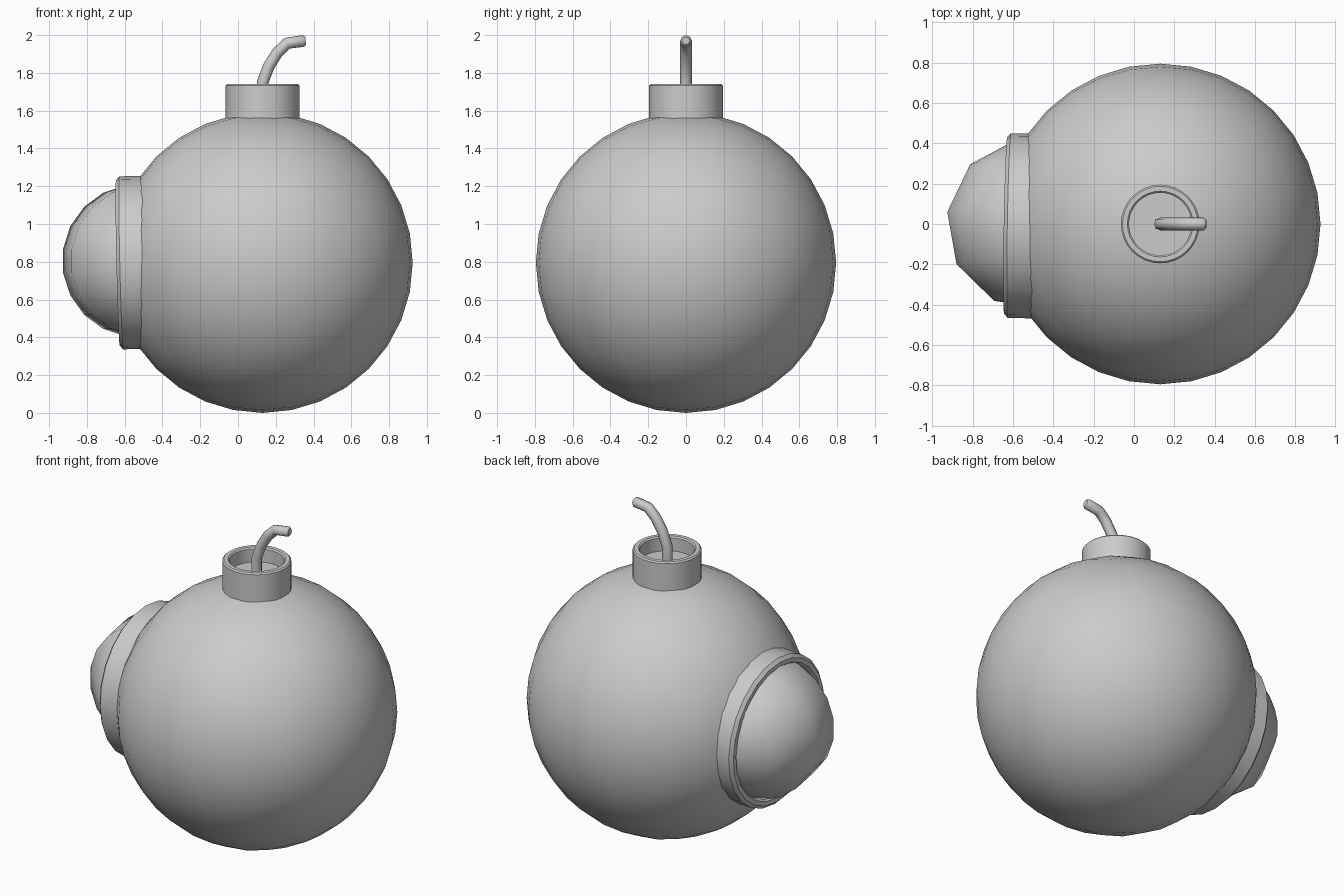
import bpy, bmesh
from math import pi, cos, sin, tan, radians
from mathutils import Matrix, Vector

if "Cube" in bpy.data.objects:
    bpy.data.objects.remove(bpy.data.objects["Cube"])

CX = 0.13          # body axis
R = 0.795          # body radius


def finish(name, bm, angle=40):
    bmesh.ops.recalc_face_normals(bm, faces=bm.faces)
    mesh = bpy.data.meshes.new(name)
    bm.to_mesh(mesh)
    bm.free()
    ob = bpy.data.objects.new(name, mesh)
    bpy.context.collection.objects.link(ob)
    smooth(ob, angle)
    return ob


def smooth(ob, angle):
    bpy.ops.object.select_all(action='DESELECT')
    ob.select_set(True)
    bpy.context.view_layer.objects.active = ob
    bpy.ops.object.shade_smooth_by_angle(angle=radians(angle))


def lathe(name, profile, sides, matrix, angle=30):
    """Turn (radius, height) points around z, then place with matrix."""
    bm = bmesh.new()
    rings = []
    for r, h in profile:
        if r == 0:
            rings.append([bm.verts.new((0, 0, h))] * sides)
        else:
            rings.append([bm.verts.new((r * cos(2 * pi * i / sides), r * sin(2 * pi * i / sides), h))
                          for i in range(sides)])
    for a, b in zip(rings, rings[1:]):
        for i in range(sides):
            j = (i + 1) % sides
            loop = list(dict.fromkeys((a[i], a[j], b[j], b[i])))
            bm.faces.new(loop)
    bm.transform(matrix)
    return finish(name, bm, angle)


# Round body: cube grid swelled into a sphere with even angular steps
bm = bmesh.new()
bmesh.ops.create_cube(bm, size=2)
bmesh.ops.subdivide_edges(bm, edges=bm.edges[:], cuts=7, use_grid_fill=True)
for v in bm.verts:
    p = Vector([tan(c * pi / 4) for c in v.co])
    v.co = p.normalized() * R + Vector((CX, 0, R))
finish("body", bm)

# Neck: hollow cup on top
lathe("neck",
      [(0.195, 1.53), (0.195, 1.732), (0.187, 1.74), (0.163, 1.74),
       (0.155, 1.732), (0.155, 1.65), (0, 1.65)],
      32, Matrix.Translation((CX, 0, 0)))

# Side dome: coarse sphere with its poles near the y axis
bm = bmesh.new()
bmesh.ops.create_uvsphere(bm, u_segments=20, v_segments=5, radius=0.425)
bm.transform(Matrix.Translation((-0.51, 0, 0.805))
             @ Matrix.Rotation(radians(10), 4, 'Z')
             @ Matrix.Rotation(radians(-90), 4, 'X')
             @ Matrix.Rotation(radians(9), 4, 'Z'))
finish("side_dome", bm, 60)

# Collar around the dome, facing -x and leaning very slightly
collar = (Matrix.Translation((-0.5, -0.01, 0.797))
          @ Matrix.Rotation(radians(-1), 4, 'Z')
          @ Matrix.Rotation(radians(-91.3), 4, 'Y'))
lathe("dome_collar",
      [(0.458, -0.02), (0.458, 0.118), (0.438, 0.136), (0.412, 0.136),
       (0.402, 0.122), (0.395, 0.05)],
      24, collar, 25)

# Fuse: bent cord with a softened tip
path = [(0.13, 1.63), (0.13, 1.75), (0.163, 1.835), (0.208, 1.907),
        (0.26, 1.957), (0.347, 1.969), (0.358, 1.97)]
curve = bpy.data.curves.new("fuse", 'CURVE')
curve.dimensions = '3D'
curve.bevel_depth = 0.031
curve.bevel_resolution = 2
curve.use_fill_caps = True
spline = curve.splines.new('POLY')
spline.points.add(len(path) - 1)
for pt, (x, z) in zip(spline.points, path):
    pt.co = (x, 0, z, 1)
spline.points[-1].radius = 0.65
fuse = bpy.data.objects.new("fuse", curve)
bpy.context.collection.objects.link(fuse)
bpy.ops.object.select_all(action='DESELECT')
fuse.select_set(True)
bpy.context.view_layer.objects.active = fuse
bpy.ops.object.convert(target='MESH')
smooth(bpy.context.view_layer.objects.active, 50)
